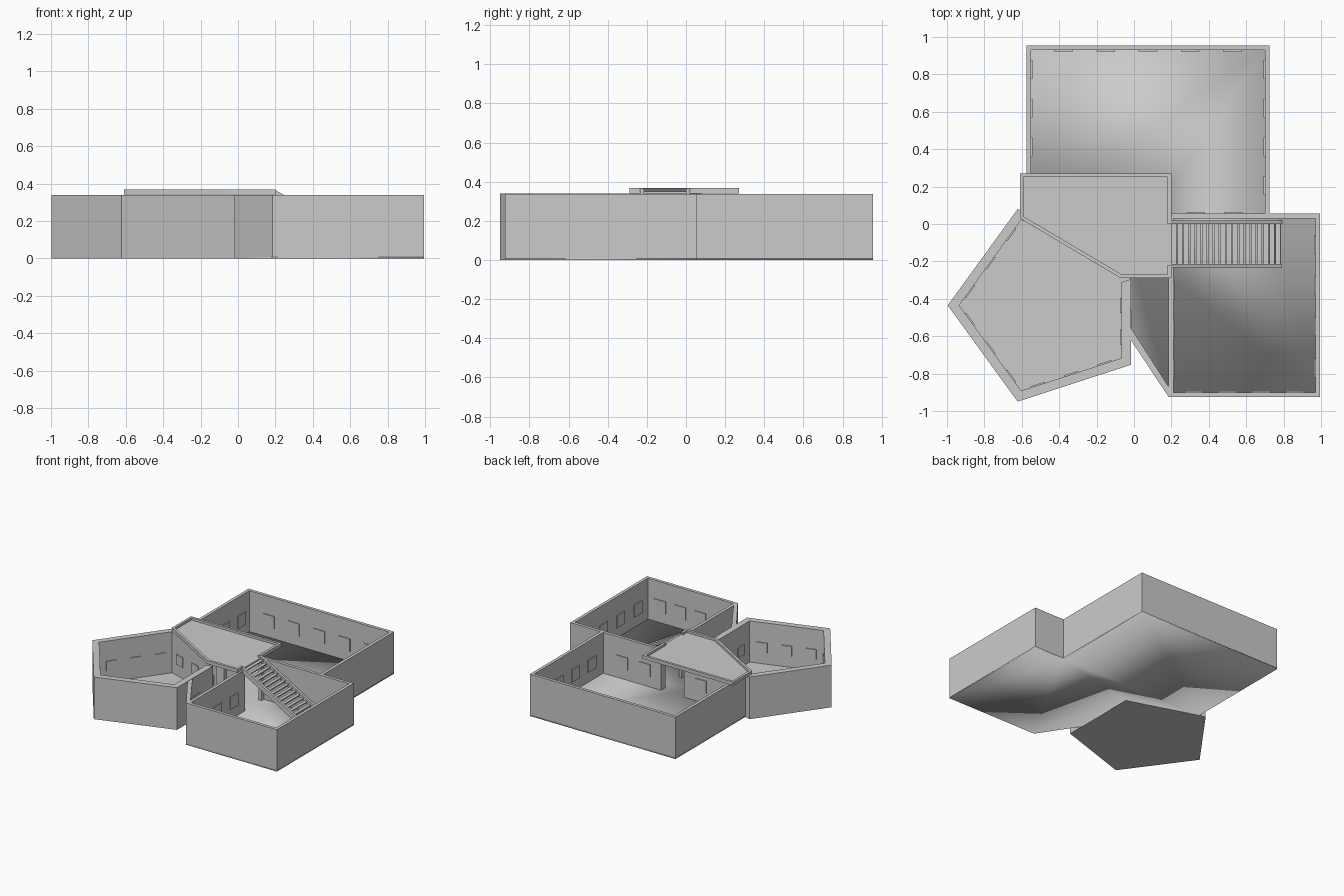
import bpy, bmesh, math
from mathutils import Vector

cube = bpy.data.objects.get("Cube")
if cube:
    bpy.data.objects.remove(cube, do_unlink=True)

grey = bpy.data.materials.new("plain grey")
grey.use_nodes = True
grey.diffuse_color = (0.6, 0.6, 0.6, 1)
grey.node_tree.nodes["Principled BSDF"].inputs["Base Color"].default_value = (0.6, 0.6, 0.6, 1)

FLOOR, TOP = 0.008, 0.338      # floor surface and wall top
THICK = 0.025                  # hall wall thickness


def finish(name, bm, smooth=False):
    bmesh.ops.recalc_face_normals(bm, faces=bm.faces)
    mesh = bpy.data.meshes.new(name)
    for f in bm.faces:
        f.smooth = smooth
    bm.to_mesh(mesh)
    bm.free()
    mesh.materials.append(grey)
    obj = bpy.data.objects.new(name, mesh)
    bpy.context.collection.objects.link(obj)
    return obj


def extrude(bm, points, offset):
    """Closed solid from a planar outline pushed along offset."""
    face = bm.faces.new([bm.verts.new(p) for p in points])
    new = bmesh.ops.extrude_face_region(bm, geom=[face], use_keep_orig=True)["geom"]
    bmesh.ops.translate(bm, vec=offset, verts=[v for v in new if isinstance(v, bmesh.types.BMVert)])


def prism(name, outline, z0, z1, smooth=False):
    bm = bmesh.new()
    extrude(bm, [(x, y, z0) for x, y in outline], (0, 0, z1 - z0))
    return finish(name, bm, smooth)


def box(name, x0, x1, y0, y1, z0=FLOOR, z1=TOP):
    return prism(name, [(x0, y0), (x1, y0), (x1, y1), (x0, y1)], z0, z1)


def frames(name, start, end, normal, spots, size=0.1, centre=0.14):
    """Thin square picture panels along a wall face."""
    a, b, n = Vector(start), Vector(end), Vector(normal).normalized()
    along = (b - a).normalized() * size / 2
    bm = bmesh.new()
    for t in spots:
        p = a.lerp(b, t)
        corners = [p - along, p + along, p + along + n * 0.007, p - along + n * 0.007]
        extrude(bm, [(c.x, c.y, centre - size / 2) for c in corners], (0, 0, size))
    finish(name, bm)


def even(count):
    return [(i + 0.5) / count for i in range(count)]


# Shared floor of the two halls and the passage
prism("hall_floor", [(-0.575, 0.955), (-0.575, 0.064), (-0.02, -0.115), (-0.02, -0.615),
                     (0.185, -0.925), (0.995, -0.925), (0.995, 0.055), (0.725, 0.055),
                     (0.725, 0.955)], 0, FLOOR, smooth=True)

# Back hall walls
box("back_hall_rear_wall", -0.575, 0.725, 0.955 - THICK, 0.955)
box("back_hall_right_wall", -0.575, -0.575 + THICK, 0.03, 0.955 - THICK)
box("back_hall_left_wall", 0.725 - THICK, 0.725, 0.055, 0.955 - THICK)
box("back_hall_front_wall", -0.575 + THICK, -0.02, 0.03, 0.055)

# Front hall walls, with an opening beneath the landing
box("front_hall_rear_wall", 0.21, 0.995, 0.03, 0.055)
box("front_hall_door_post", 0.185, 0.21, 0.0, 0.055)
box("front_hall_left_wall", 0.995 - THICK, 0.995, -0.925, 0.03)
box("front_hall_front_wall", 0.185, 0.995 - THICK, -0.925, -0.925 + THICK)
box("front_hall_right_wall", 0.185, 0.21, -0.925 + THICK, -0.21)

# Slanted end wall of the passage
prism("passage_end_wall", [(-0.02, -0.615), (0.185, -0.925), (0.185, -0.87), (-0.02, -0.55)],
      FLOOR, TOP)


# Five-sided room
def corner(i, radius):
    a = math.radians(180 - 72 * i)
    return Vector((-0.455 + radius * math.cos(a), -0.435 + radius * math.sin(a)))


outer = [corner(i, 0.541) for i in range(5)]
inner = [corner(i, 0.48) for i in range(5)]
prism("pentagon_floor", outer, 0, FLOOR)
for i in range(5):
    j = (i + 1) % 5
    if i == 2:
        # Doorway in the side facing the passage, under the landing
        for part, s, e in (("rear", 0, 0.06), ("front", 0.28, 1)):
            prism("pentagon_door_wall_" + part,
                  [outer[i].lerp(outer[j], s), outer[i].lerp(outer[j], e),
                   inner[i].lerp(inner[j], s), inner[i].lerp(inner[j], e)][:2]
                  + [inner[i].lerp(inner[j], e), inner[i].lerp(inner[j], s)], FLOOR, TOP + 0.002)
    else:
        prism(f"pentagon_wall_{i + 1}", [outer[i], outer[j], inner[j], inner[i]], FLOOR, TOP + 0.002)
    mid = (inner[i] + inner[j]) / 2
    frames(f"pentagon_pictures_{i + 1}", inner[i], inner[j], Vector((-0.455, -0.435)) - mid,
           [0.5, 0.8] if i == 2 else even(3), 0.08)

# Pictures in the halls
frames("back_hall_rear_pictures", (-0.49, 0.93), (0.64, 0.93), (0, -1), even(5))
frames("back_hall_right_pictures", (-0.55, 0.1), (-0.55, 0.93), (1, 0), even(4))
frames("back_hall_left_pictures", (0.7, 0.1), (0.7, 0.93), (-1, 0), even(4))
frames("back_hall_front_pictures", (-0.53, 0.055), (-0.05, 0.055), (0, 1), even(2))
frames("back_hall_inner_pictures", (0.23, 0.055), (0.63, 0.055), (0, 1), even(2))
frames("front_hall_front_pictures", (0.23, -0.9), (0.95, -0.9), (0, 1), even(4))
frames("front_hall_left_pictures", (0.97, -0.88), (0.97, 0.0), (-1, 0), even(4))
frames("front_hall_right_pictures", (0.21, -0.88), (0.21, -0.25), (1, 0), even(3))
frames("passage_pictures", (-0.02, -0.58), (-0.02, -0.34), (1, 0), [0.3])

# Raised landing with a rim that is open at the stairs
landing = [(0.2, 0.0), (0.2, 0.27), (-0.61, 0.27), (-0.61, 0.03), (-0.07, -0.29),
           (0.2, -0.29), (0.2, -0.22)]
inset = [(0.18, 0.0), (0.18, 0.25), (-0.59, 0.25), (-0.59, 0.04), (-0.065, -0.27),
         (0.18, -0.27), (0.18, -0.22)]
prism("landing", landing, 0.341, 0.35)
prism("landing_rim", landing + inset[::-1], 0.35, 0.368)

# Stairs down into the front hall
STEPS, X0, X1 = 18, 0.2, 0.79
run, rise = (X1 - X0) / STEPS, (0.35 - FLOOR) / STEPS
bm = bmesh.new()
for i in range(STEPS):
    x, z = X0 + i * run, 0.35 - (i + 1) * rise
    extrude(bm, [(x, -0.215, z), (x + run * 0.8, -0.215, z),
                 (x + run * 0.8, 0.0, z), (x, 0.0, z)], (0, 0, 0.01))
finish("stair_treads", bm)
for name, y in (("stair_front_side", -0.235), ("stair_rear_side", 0.0)):
    bm = bmesh.new()
    extrude(bm, [(X0, y, 0.365), (X1, y, 0.03), (X1, y, FLOOR), (0.75, y, FLOOR), (X0, y, 0.32)],
            (0, 0.02, 0))
    finish(name, bm)
